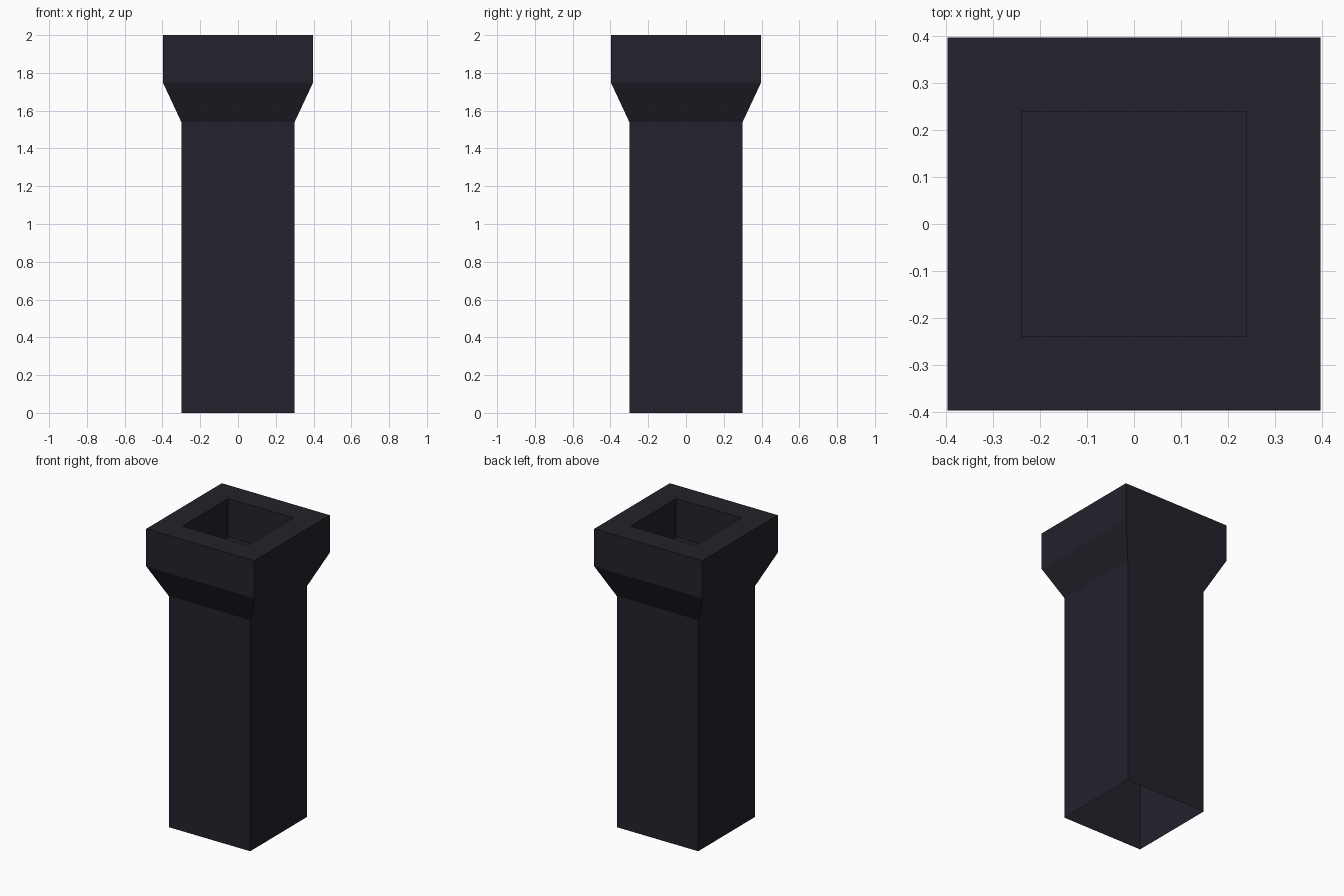
import bpy, bmesh

if "Cube" in bpy.data.objects:
    bpy.data.objects.remove(bpy.data.objects["Cube"])

mat = bpy.data.materials.new("charcoal")
mat.diffuse_color = (0.017, 0.016, 0.025, 1)
mat.use_nodes = True
mat.node_tree.nodes["Principled BSDF"].inputs["Base Color"].default_value = mat.diffuse_color

# Square profile: (half width, height) up the outside, over the rim, down the flue
profile = [(0.30, 0.0), (0.30, 1.54), (0.398, 1.75), (0.398, 2.0),
           (0.24, 2.0), (0.24, 1.745)]

bm = bmesh.new()
rings = [[bm.verts.new((sx * h, sy * h, z))
          for sx, sy in ((-1, -1), (1, -1), (1, 1), (-1, 1))]
         for h, z in profile]
for a, b in zip(rings, rings[1:]):
    for i in range(4):
        j = (i + 1) % 4
        bm.faces.new((a[i], a[j], b[j], b[i]))
# Floor of the recess; the base stays open
bm.faces.new(rings[-1])

mesh = bpy.data.meshes.new("chimney")
bm.to_mesh(mesh)
bm.free()
mesh.materials.append(mat)
bpy.context.collection.objects.link(bpy.data.objects.new("chimney", mesh))
